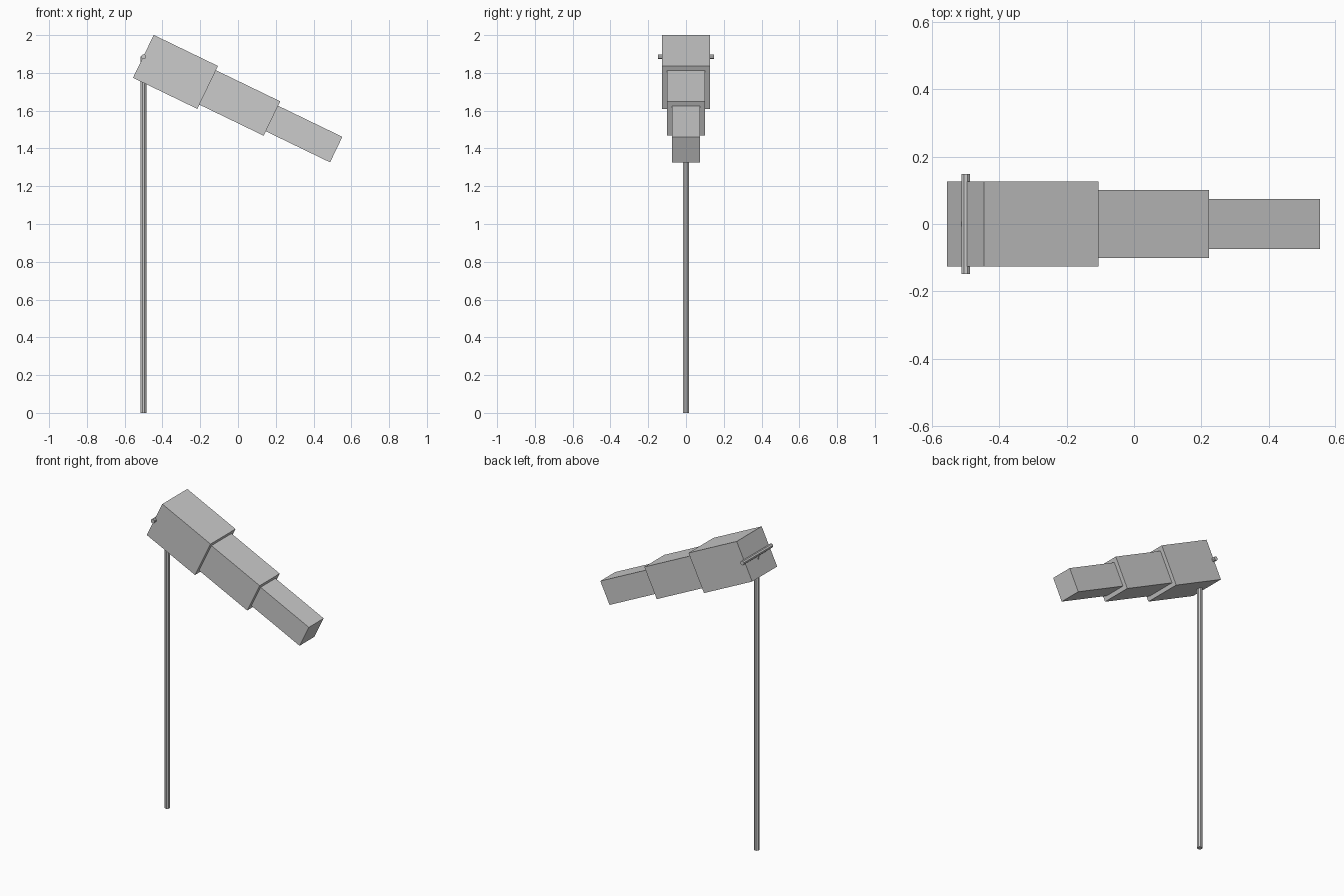
import bpy
from math import cos, pi, radians
from mathutils import Matrix, Vector

cube = bpy.data.objects.get("Cube")
if cube:
    bpy.data.objects.remove(cube, do_unlink=True)

grey = bpy.data.materials.new("light_grey")
grey.use_nodes = True
grey.diffuse_color = (0.6, 0.6, 0.6, 1)
grey.node_tree.nodes["Principled BSDF"].inputs["Base Color"].default_value = (0.6, 0.6, 0.6, 1)

TILT = radians(25.8)        # droop of the sock
POLE_X = -0.5


def finish(name):
    obj = bpy.context.object
    obj.name = obj.data.name = name
    obj.data.materials.append(grey)
    return obj


def rod(name, flat_radius, length, centre, rotation=(0, 0, 0)):
    """Eight-sided rod with flat sides facing the axes."""
    bpy.ops.mesh.primitive_cylinder_add(
        vertices=8, radius=flat_radius / cos(pi / 8), depth=length,
        location=centre, rotation=rotation)
    obj = finish(name)
    obj.data.transform(Matrix.Rotation(pi / 8, 4, "Z"))
    return obj


# Upright pole and the crossbar that carries the sock
rod("pole", 0.015, 1.888, (POLE_X, 0, 0.944))
rod("crossbar", 0.0125, 0.296, (POLE_X, 0, 1.885), (pi / 2, 0, 0))

# Three square sock sections, each narrower than the last
start = Vector((-0.501, 0, 1.8875))
along = Matrix.Rotation(TILT, 3, "Y") @ Vector((1, 0, 0))
step = 0.378
sections = (("sock_large", 0.252), ("sock_middle", 0.202), ("sock_tip", 0.15))
for i, (name, width) in enumerate(sections):
    bpy.ops.mesh.primitive_cube_add(
        size=1, location=start + along * step * (i + 0.5), rotation=(0, TILT, 0))
    finish(name).scale = (step, width, width)
